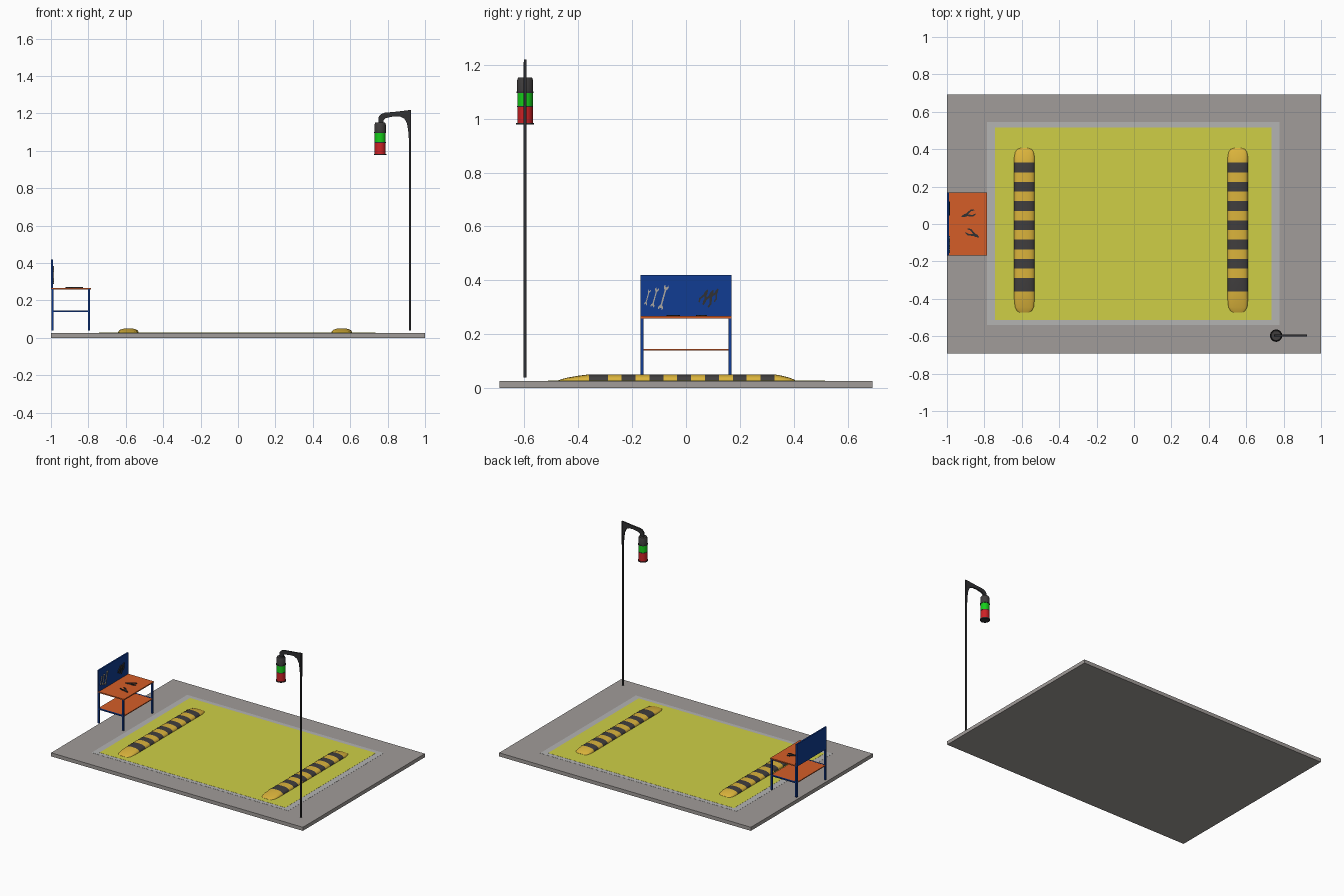
import bpy, bmesh, math
from mathutils import Matrix, Vector

if "Cube" in bpy.data.objects:
    bpy.data.objects.remove(bpy.data.objects["Cube"])


def material(name, r, g, b):
    m = bpy.data.materials.new(name)
    lin = [(c / 255) ** 2.2 for c in (r, g, b)]
    m.diffuse_color = (*lin, 1)
    m.use_nodes = True
    m.node_tree.nodes["Principled BSDF"].inputs["Base Color"].default_value = m.diffuse_color
    return m


CONCRETE = material("concrete", 160, 155, 152)
BORDER = material("pale_border", 178, 178, 177)
FLOOR = material("floor_yellow", 205, 206, 72)
AMBER = material("amber", 218, 178, 62)
DARK = material("dark_rubber", 66, 64, 64)
IRON = material("iron", 52, 52, 54)
BLUE = material("blue", 24, 62, 145)
ORANGE = material("orange", 212, 94, 44)
GREEN = material("green_lens", 28, 205, 32)
RED = material("red_lens", 205, 38, 42)
STEEL = material("steel", 170, 165, 158)


def finish(name, bm, *mats):
    bmesh.ops.recalc_face_normals(bm, faces=bm.faces)
    me = bpy.data.meshes.new(name)
    bm.to_mesh(me)
    bm.free()
    for m in mats:
        me.materials.append(m)
    ob = bpy.data.objects.new(name, me)
    bpy.context.collection.objects.link(ob)
    return ob


def box(name, x, y, z, mat):
    bm = bmesh.new()
    size = [b - a for a, b in (x, y, z)]
    mid = [(a + b) / 2 for a, b in (x, y, z)]
    bmesh.ops.create_cube(bm, size=1, matrix=Matrix.Translation(mid) @ Matrix.Diagonal((*size, 1)))
    return finish(name, bm, mat)


def lathe(name, x, y, profile, mat, sides=24):
    """Closed solid of revolution from (radius, z) pairs."""
    bm = bmesh.new()
    rings = [[bm.verts.new((x + r * math.cos(a), y + r * math.sin(a), z))
              for a in (2 * math.pi * i / sides for i in range(sides))] for r, z in profile]
    for lo, hi in zip(rings, rings[1:]):
        for i in range(sides):
            j = (i + 1) % sides
            bm.faces.new((lo[i], lo[j], hi[j], hi[i]))
    bm.faces.new(rings[0])
    bm.faces.new(rings[-1])
    return finish(name, bm, mat)


def plate(name, outline, origin, u, v, thick, mat):
    """Flat outline in the (u, v) plane at origin, extruded evenly to both sides."""
    bm = bmesh.new()
    u, v, o = Vector(u), Vector(v), Vector(origin)
    n = u.cross(v).normalized() * thick
    face = bm.faces.new([bm.verts.new(o + u * a + v * b - n / 2) for a, b in outline])
    new = bmesh.ops.extrude_face_region(bm, geom=[face])["geom"]
    bmesh.ops.translate(bm, vec=n, verts=[g for g in new if isinstance(g, bmesh.types.BMVert)])
    return finish(name, bm, mat)


# Slab with painted bay
box("slab", (-1, 1), (-0.692, 0.692), (0, 0.026), CONCRETE)
box("bay_border", (-0.785, 0.777), (-0.54, 0.545), (0.02, 0.0268), BORDER)
box("bay_floor", (-0.742, 0.735), (-0.512, 0.515), (0.02, 0.0276), FLOOR)


# Striped speed bumps: arched sections, tapered and rounded at the ends
def speed_bump(name, cx):
    edges = [0.328 - 0.0515 * i for i in range(13)] + [-0.36]
    rings = [(0.405, 0.45, 0.12), (0.40, 0.7, 0.25), (0.385, 0.9, 0.5), (0.355, 1, 0.82)]
    rings += [(y, 1, 1) for y in edges]
    rings += [(-0.40, 1, 0.8), (-0.445, 0.92, 0.48), (-0.465, 0.72, 0.25), (-0.473, 0.45, 0.12)]
    bm = bmesh.new()
    n = 12
    loops = []
    for y, w, h in rings:
        loop = []
        for i in range(n + 1):
            a = math.pi * i / n
            c, s = math.cos(a), math.sin(a)
            loop.append(bm.verts.new((cx + 0.055 * w * math.copysign(abs(c) ** 0.8, c), y,
                                      0.026 + 0.025 * h * max(s, 0) ** 0.8)))
        loops.append(loop)
    for k, (a, b) in enumerate(zip(loops, loops[1:])):
        stripe = k - 4
        dark = 0 <= stripe <= 12 and stripe % 2 == 0
        for i in range(n + 1):
            j = (i + 1) % (n + 1)
            bm.faces.new((a[i], a[j], b[j], b[i])).material_index = int(dark)
    bm.faces.new(loops[0])
    bm.faces.new(loops[-1])
    finish(name, bm, AMBER, DARK)


speed_bump("speed_bump_left", -0.586)
speed_bump("speed_bump_right", 0.555)

# Signal post and bracket
PX, PY = 0.919, -0.597
lathe("signal_post", PX, PY, [(0.006, 0.04), (0.006, 1.21)], IRON, 12)
bracket = [(0.925, 1.05), (0.925, 1.219), (0.85, 1.21), (0.785, 1.204), (0.765, 1.197),
           (0.753, 1.183), (0.75, 1.165), (0.75, 1.145), (0.778, 1.145), (0.778, 1.165),
           (0.79, 1.175), (0.83, 1.184), (0.865, 1.184), (0.89, 1.172), (0.904, 1.145),
           (0.911, 1.10), (0.914, 1.05)]
plate("signal_bracket", bracket, (0, PY, 0), (1, 0, 0), (0, 0, 1), 0.01, IRON)

# Two-colour signal lamp
LX = 0.76
lathe("lamp_cap", LX, PY, [(0.030, 1.10), (0.030, 1.142), (0.026, 1.152)], DARK)
lathe("lamp_upper_rim", LX, PY, [(0.032, 1.095), (0.032, 1.101)], IRON)
lathe("lamp_green_lens", LX, PY, [(0.029, 1.046), (0.029, 1.096)], GREEN)
lathe("lamp_middle_rim", LX, PY, [(0.030, 1.043), (0.030, 1.047)], IRON)
lathe("lamp_red_lens", LX, PY, [(0.029, 0.983), (0.029, 1.044)], RED)
lathe("lamp_base_rim", LX, PY, [(0.033, 0.978), (0.033, 0.984)], IRON)

# Workbench
for side, y in (("right", -0.163), ("left", 0.163)):
    for end, x in (("back", -0.992), ("front", -0.796)):
        box(f"bench_{end}_{side}_leg", (x - 0.006, x + 0.006), (y - 0.006, y + 0.006), (0.04, 0.261), BLUE)
    box(f"bench_{side}_rail", (-0.99, -0.796), (y - 0.005, y + 0.005), (0.138, 0.146), BLUE)
box("bench_top", (-0.998, -0.787), (-0.169, 0.169), (0.259, 0.267), ORANGE)
box("bench_shelf", (-0.996, -0.791), (-0.16, 0.16), (0.139, 0.1455), ORANGE)
box("bench_backboard", (-0.999, -0.989), (-0.169, 0.169), (0.26, 0.42), BLUE)

# Hand tools: outlines of unit length along v
jaw = [(0.03, 0.3), (0.08, 0.36), (0.1, 0.44), (0.06, 0.5), (0.035, 0.42)]
right = [(a, -b) for a, b in jaw[::-1]] + jaw
spanner = right + [(-a, b) for a, b in right[::-1]]
half = [(0.2, -0.5), (0.26, -0.25), (0.1, 0.12), (0.1, 0.3), (0.03, 0.5)]
pliers = [(0, 0.03), (0.14, -0.25), (0.12, -0.5)] + half
pliers += [(-a, b) for a, b in half[::-1]] + [(-0.12, -0.5), (-0.14, -0.25)]


def tool(name, outline, at, across, along, length, angle, mat):
    c, s = math.cos(angle) * length, math.sin(angle) * length
    a, b = Vector(across), Vector(along)
    plate(name, outline, at, a * c - b * s, a * s + b * c, 0.005, mat)


Y, Z, X = (0, 1, 0), (0, 0, 1), (1, 0, 0)
for i, (y, z, size) in enumerate([(-0.143, 0.337, 0.06), (-0.116, 0.336, 0.075), (-0.084, 0.336, 0.095)]):
    tool(f"wall_spanner_{i + 1}", spanner, (-0.986, y, z), Y, Z, size, 0.27, STEEL)
for i, (y, z, size) in enumerate([(0.068, 0.34, 0.055), (0.087, 0.334, 0.065), (0.108, 0.346, 0.05)]):
    tool(f"wall_pliers_{i + 1}", pliers, (-0.986, y, z), Y, Z, size, 0.45, IRON)
tool("bench_pliers_back", pliers, (-0.886, 0.052, 0.2695), X, Y, 0.075, -1.9, IRON)
tool("bench_pliers_front", pliers, (-0.862, -0.053, 0.2695), X, Y, 0.075, 2.05, IRON)

# Smooth the rounded parts, keep hard edges
bpy.ops.object.select_all(action='SELECT')
bpy.context.view_layer.objects.active = bpy.data.objects["slab"]
bpy.ops.object.shade_smooth_by_angle(angle=math.radians(35))
